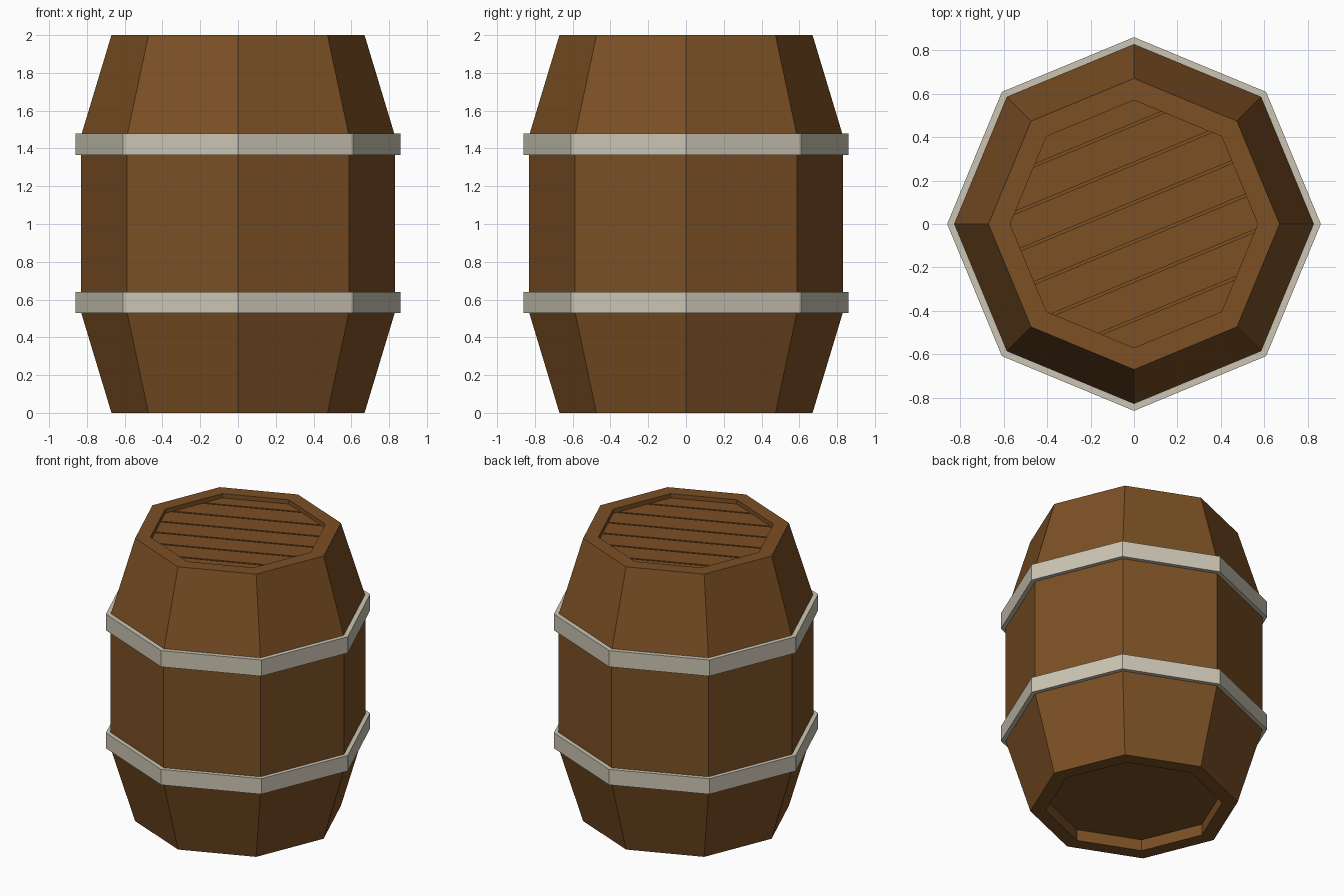
import bpy, bmesh
from math import sin, cos, tau, radians
from mathutils import Matrix, Vector

if "Cube" in bpy.data.objects:
    bpy.data.objects.remove(bpy.data.objects["Cube"])

SIDES = 8
LID_R = 0.57          # radius of the recessed ends
LID_Z = 1.97          # top of the lid planks
GROOVE_Z = 1.95       # floor of the gaps between planks


def material(name, color):
    m = bpy.data.materials.new(name)
    m.diffuse_color = (*color, 1)
    m.use_nodes = True
    m.node_tree.nodes["Principled BSDF"].inputs["Base Color"].default_value = m.diffuse_color
    return m


wood = material("wood", (0.20, 0.08, 0.018))
metal = material("pale_metal", (0.60, 0.56, 0.45))


def finish(name, bm, mat):
    bmesh.ops.recalc_face_normals(bm, faces=bm.faces)
    me = bpy.data.meshes.new(name)
    bm.to_mesh(me)
    bm.free()
    me.materials.append(mat)
    ob = bpy.data.objects.new(name, me)
    bpy.context.collection.objects.link(ob)
    return ob


def ring(bm, r, z):
    return [bm.verts.new((r * cos(tau * i / SIDES), r * sin(tau * i / SIDES), z))
            for i in range(SIDES)]


def lathe(name, profile, mat, closed):
    """Octagonal lathe; closed joins last ring to first, otherwise ends are capped."""
    bm = bmesh.new()
    rings = [ring(bm, r, z) for r, z in profile]
    pairs = list(zip(rings, rings[1:]))
    if closed:
        pairs.append((rings[-1], rings[0]))
    else:
        bm.faces.new(rings[0])
        bm.faces.new(rings[-1])
    for a, b in pairs:
        for i in range(SIDES):
            j = (i + 1) % SIDES
            bm.faces.new((a[i], a[j], b[j], b[i]))
    return finish(name, bm, mat)


# Barrel body with a recess in each end
lathe("barrel_body", [(LID_R, 0.08), (LID_R, 0), (0.67, 0), (0.83, 0.53),
                      (0.83, 1.47), (0.67, 2), (LID_R, 2), (LID_R, GROOVE_Z)],
      wood, closed=False)

# Metal hoops
for name, z0, z1 in (("lower_hoop", 0.53, 0.64), ("upper_hoop", 1.365, 1.48)):
    lathe(name, [(0.82, z0), (0.86, z0), (0.86, z1), (0.82, z1)], metal, closed=True)

# Lid planks: slices of the octagon, running parallel to one of its edges
across = Vector((-sin(radians(22.5)), cos(radians(22.5)), 0))
GAP, PITCH = 0.012, 0.1665
for k in range(7):
    bm = bmesh.new()
    bm.faces.new(ring(bm, LID_R, GROOVE_Z))
    mid = 0.008 + (k - 3) * PITCH
    for side in (-1, 1):
        if (k, side) in ((0, -1), (6, 1)):
            continue      # outermost planks reach the rim
        bmesh.ops.bisect_plane(bm, geom=bm.verts[:] + bm.edges[:] + bm.faces[:],
                               plane_co=across * (mid + side * (PITCH - GAP) / 2),
                               plane_no=across * side, clear_outer=True)
    top = bmesh.ops.extrude_face_region(bm, geom=bm.faces[:])["geom"]
    bmesh.ops.translate(bm, vec=(0, 0, LID_Z - GROOVE_Z),
                        verts=[g for g in top if isinstance(g, bmesh.types.BMVert)])
    finish(f"lid_plank_{k + 1}", bm, wood)
